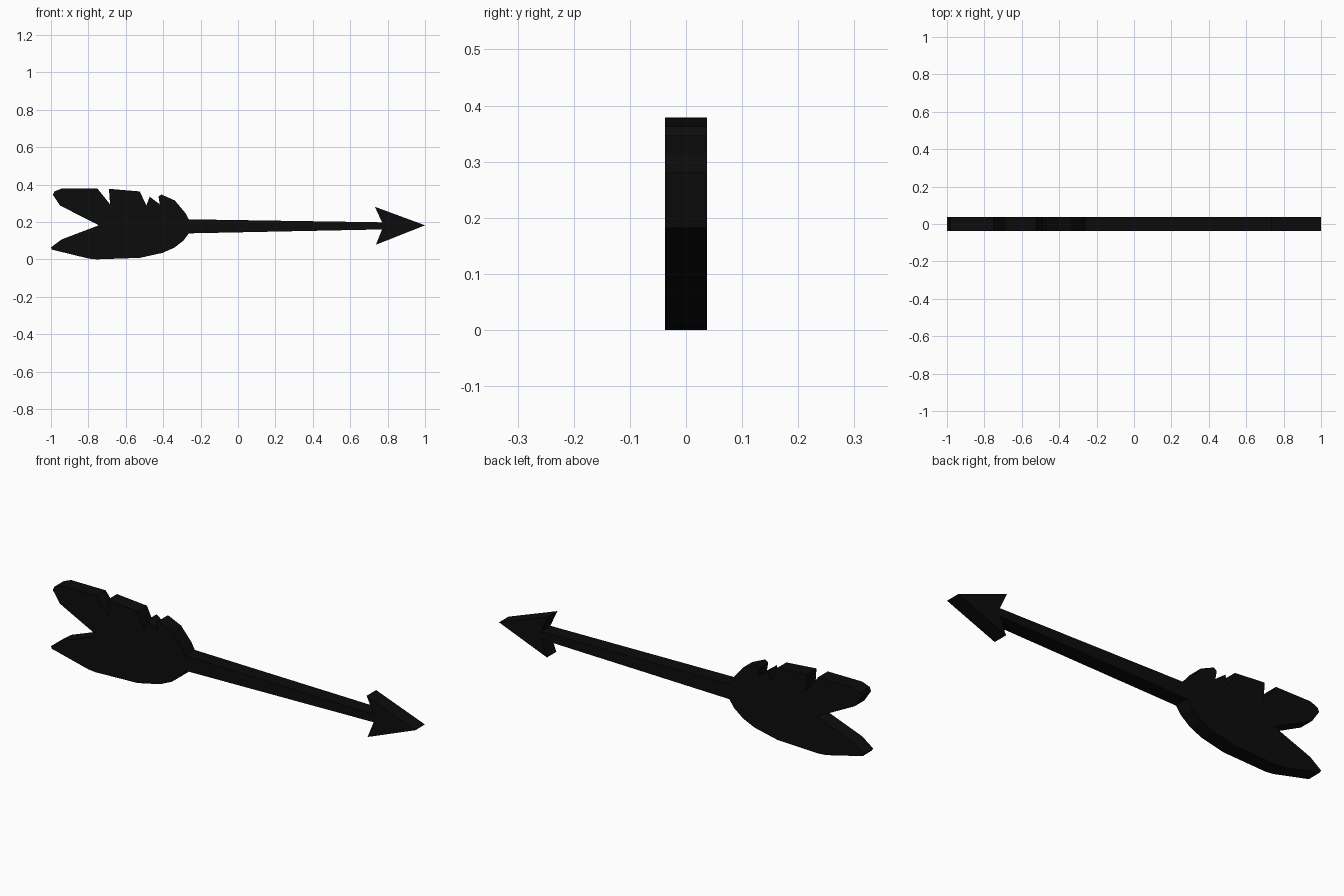
import bpy
import bmesh
from mathutils import Vector

cube = bpy.data.objects.get("Cube")
if cube:
    bpy.data.objects.remove(cube, do_unlink=True)

HALF_DEPTH = 0.037

black = bpy.data.materials.new("matte_black")
black.use_nodes = True
colour = (0.0035, 0.0035, 0.0035, 1)
black.diffuse_color = colour
black.node_tree.nodes["Principled BSDF"].inputs["Base Color"].default_value = colour


def slab(name, outline):
    """Extrude an (x, z) outline evenly through the depth."""
    bm = bmesh.new()
    face = bm.faces.new([bm.verts.new((x, -HALF_DEPTH, z)) for x, z in outline])
    result = bmesh.ops.extrude_face_region(bm, geom=[face], use_keep_orig=True)
    moved = [g for g in result["geom"] if isinstance(g, bmesh.types.BMVert)]
    bmesh.ops.translate(bm, verts=moved, vec=Vector((0, 2 * HALF_DEPTH, 0)))
    bmesh.ops.recalc_face_normals(bm, faces=bm.faces[:])
    bmesh.ops.triangulate(bm, faces=[f for f in bm.faces if len(f.verts) > 4])
    mesh = bpy.data.meshes.new(name)
    bm.to_mesh(mesh)
    bm.free()
    mesh.materials.append(black)
    obj = bpy.data.objects.new(name, mesh)
    bpy.context.collection.objects.link(obj)
    return obj


# Joints shared by neighbouring parts
shaft_rear = [(-0.263, 0.139), (-0.263, 0.214)]
shaft_front = [(0.77, 0.198), (0.77, 0.16)]

# Feathered tail: notched upper vane, forked end, smooth lower vane
upper_vane = [(-0.28, 0.246), (-0.338, 0.315), (-0.41, 0.347), (-0.425, 0.335),
              (-0.418, 0.294), (-0.472, 0.335), (-0.49, 0.288), (-0.525, 0.363),
              (-0.69, 0.377), (-0.684, 0.294), (-0.752, 0.379), (-0.942, 0.379),
              (-0.982, 0.363), (-0.99, 0.345), (-0.952, 0.288)]
fork = [(-0.744, 0.182)]
lower_vane = [(-0.942, 0.107), (-1, 0.064), (-0.995, 0.052), (-0.797, 0.004),
              (-0.755, 0), (-0.525, 0.008), (-0.402, 0.035), (-0.338, 0.064),
              (-0.29, 0.102)]
slab("feather_tail", shaft_rear + upper_vane + fork + lower_vane)

# Tapering shaft
slab("shaft", shaft_rear + shaft_front)

# Barbed arrowhead
slab("arrowhead", [(0.732, 0.281), (1, 0.182), (0.737, 0.078)] + shaft_front[::-1])
